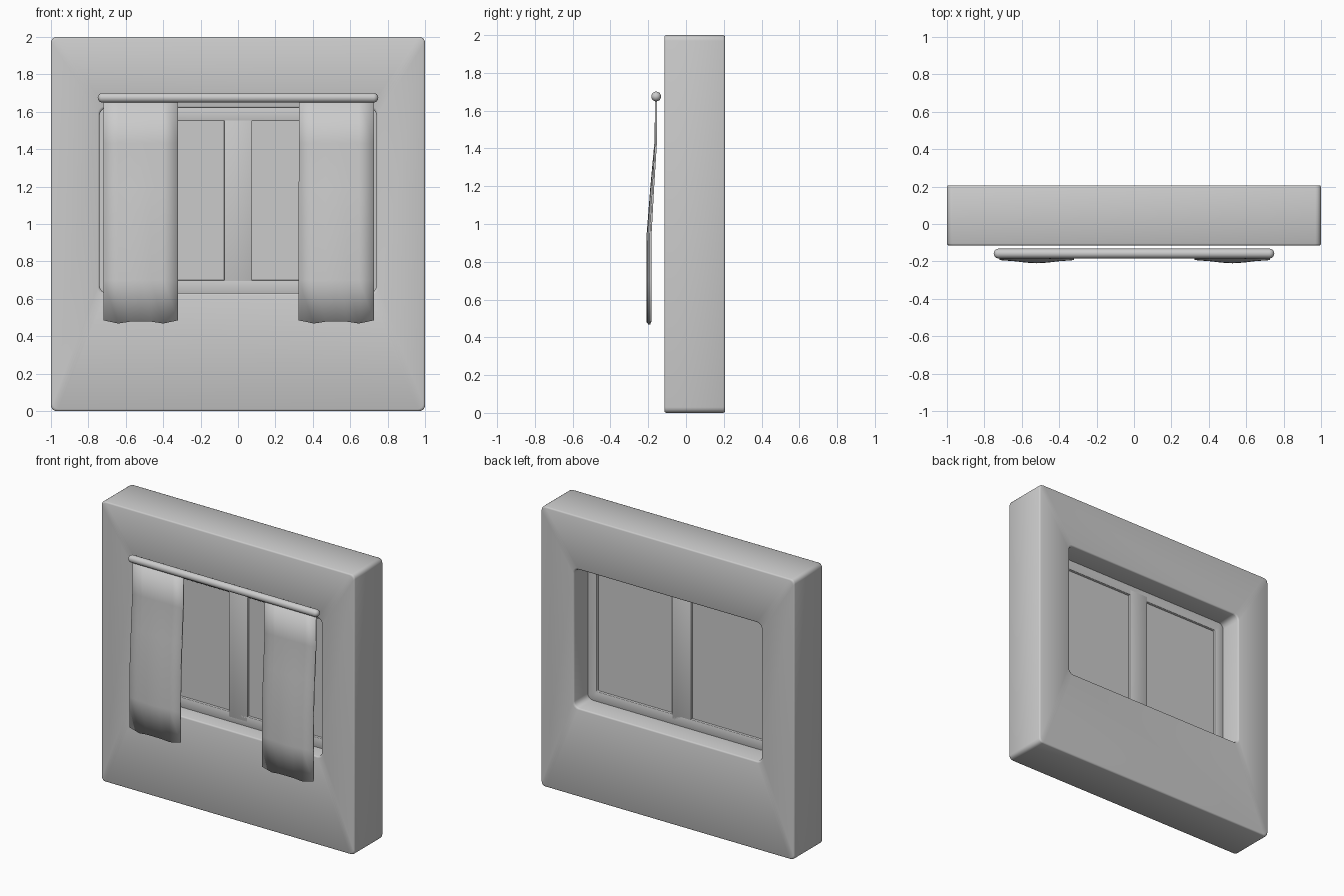
import bpy, bmesh, math

if "Cube" in bpy.data.objects:
    bpy.data.objects.remove(bpy.data.objects["Cube"])


def finish(name, bm, angle=50):
    bmesh.ops.recalc_face_normals(bm, faces=bm.faces)
    me = bpy.data.meshes.new(name)
    bm.to_mesh(me)
    bm.free()
    ob = bpy.data.objects.new(name, me)
    bpy.context.collection.objects.link(ob)
    bpy.ops.object.select_all(action='DESELECT')
    ob.select_set(True)
    bpy.context.view_layer.objects.active = ob
    bpy.ops.object.shade_smooth_by_angle(angle=math.radians(angle))
    return ob


def rounded_rect(x0, x1, z0, z1, r, n=4):
    pts = []
    for cx, cz, a in ((x1 - r, z1 - r, 0), (x0 + r, z1 - r, 90),
                      (x0 + r, z0 + r, 180), (x1 - r, z0 + r, 270)):
        for i in range(n + 1):
            t = math.radians(a + 90 * i / n)
            pts.append((cx + r * math.cos(t), cz + r * math.sin(t)))
    return pts


def ring(name, outer, inner, r_out, r_in, y0, y1, b):
    """Rectangular surround with softened edges, built from a closed series of loops."""
    def grow(rect, d):
        x0, x1, z0, z1 = rect
        return (x0 - d, x1 + d, z0 - d, z1 + d)
    stations = []
    for rect, r, s, ys in ((outer, r_out, -1, (y0, y1)), (inner, r_in, 1, (y1, y0))):
        k = 1 if ys[0] < ys[1] else -1
        for d, y in ((b, ys[0]), (b * .3, ys[0] + k * b * .3), (0, ys[0] + k * b),
                     (0, ys[1] - k * b), (b * .3, ys[1] - k * b * .3), (b, ys[1])):
            stations.append((rounded_rect(*grow(rect, s * d), r), y))
    bm = bmesh.new()
    loops = [[bm.verts.new((x, y, z)) for x, z in pts] for pts, y in stations]
    for A, B in zip(loops, loops[1:] + loops[:1]):
        for i in range(len(A)):
            j = (i + 1) % len(A)
            bm.faces.new((A[i], A[j], B[j], B[i]))
    return finish(name, bm)


def box(name, x0, x1, y0, y1, z0, z1, bevel=0):
    bm = bmesh.new()
    bmesh.ops.create_cube(bm, size=1)
    for v in bm.verts:
        v.co = ((x0 + x1) / 2 + v.co.x * (x1 - x0),
                (y0 + y1) / 2 + v.co.y * (y1 - y0),
                (z0 + z1) / 2 + v.co.z * (z1 - z0))
    if bevel:
        bmesh.ops.bevel(bm, geom=bm.edges[:], offset=bevel, segments=2,
                        profile=0.5, affect='EDGES')
    return finish(name, bm)


# Wall with window opening
ring("wall", (-1, 1, 0, 2), (-.74, .74, .63, 1.62), .03, .04, -.115, .207, .01)

# Window frame, centre bar and two panes
ring("window_frame", (-.745, .745, .625, 1.625), (-.67, .67, .70, 1.55),
     .03, .006, 0, .05, .004)
box("centre_bar", -.074, .076, 0, .05, .66, 1.59, .004)
for side, x0, x1 in (("left", -.7, -.05), ("right", .05, .7)):
    box(side + "_pane", x0, x1, .018, .032, .67, 1.58)

# Curtain rod: a lathed rod with rounded ends
R, L, SEG = .026, .75, 20
prof = []
for i in range(7):
    a = math.pi / 2 * i / 6
    prof.append((-L + R - R * math.cos(a), R * math.sin(a)))
prof += [(-x, r) for x, r in reversed(prof)]
bm = bmesh.new()
vs = [bm.verts.new((x, -.158, 1.675 + r)) for x, r in prof]
es = [bm.edges.new(p) for p in zip(vs, vs[1:])]
bmesh.ops.spin(bm, geom=vs + es, cent=(0, -.158, 1.675), axis=(1, 0, 0),
               angle=2 * math.pi, steps=SEG)
bmesh.ops.remove_doubles(bm, verts=bm.verts[:], dist=1e-4)
finish("curtain_rod", bm)

# Curtains: columns (x fraction, bulge, hem height), rows (z, y, bulge weight)
COLS = [(0, 0, .485), (.2, .35, .468), (.36, .8, .478), (.5, 1, .480),
        (.64, .8, .478), (.8, .35, .468), (1, 0, .485)]
ROWS = [(1.67, -.158, 0), (1.43, -.159, .2), (1.19, -.174, .6),
        (.95, -.187, .95), (.7, -.188, 1), (None, -.188, 1)]
for side, x0, x1 in (("left", -.72, -.32), ("right", .325, .727)):
    bm = bmesh.new()
    grid = [[bm.verts.new((x0 + f * (x1 - x0), y - .017 * b * w, hem if z is None else z))
             for f, b, hem in COLS] for z, y, w in ROWS]
    for A, B in zip(grid, grid[1:]):
        for i in range(len(A) - 1):
            bm.faces.new((A[i], A[i + 1], B[i + 1], B[i]))
    ob = finish(side + "_curtain", bm)
    sol = ob.modifiers.new("thickness", 'SOLIDIFY')
    sol.thickness = .01
    sol.offset = 0
